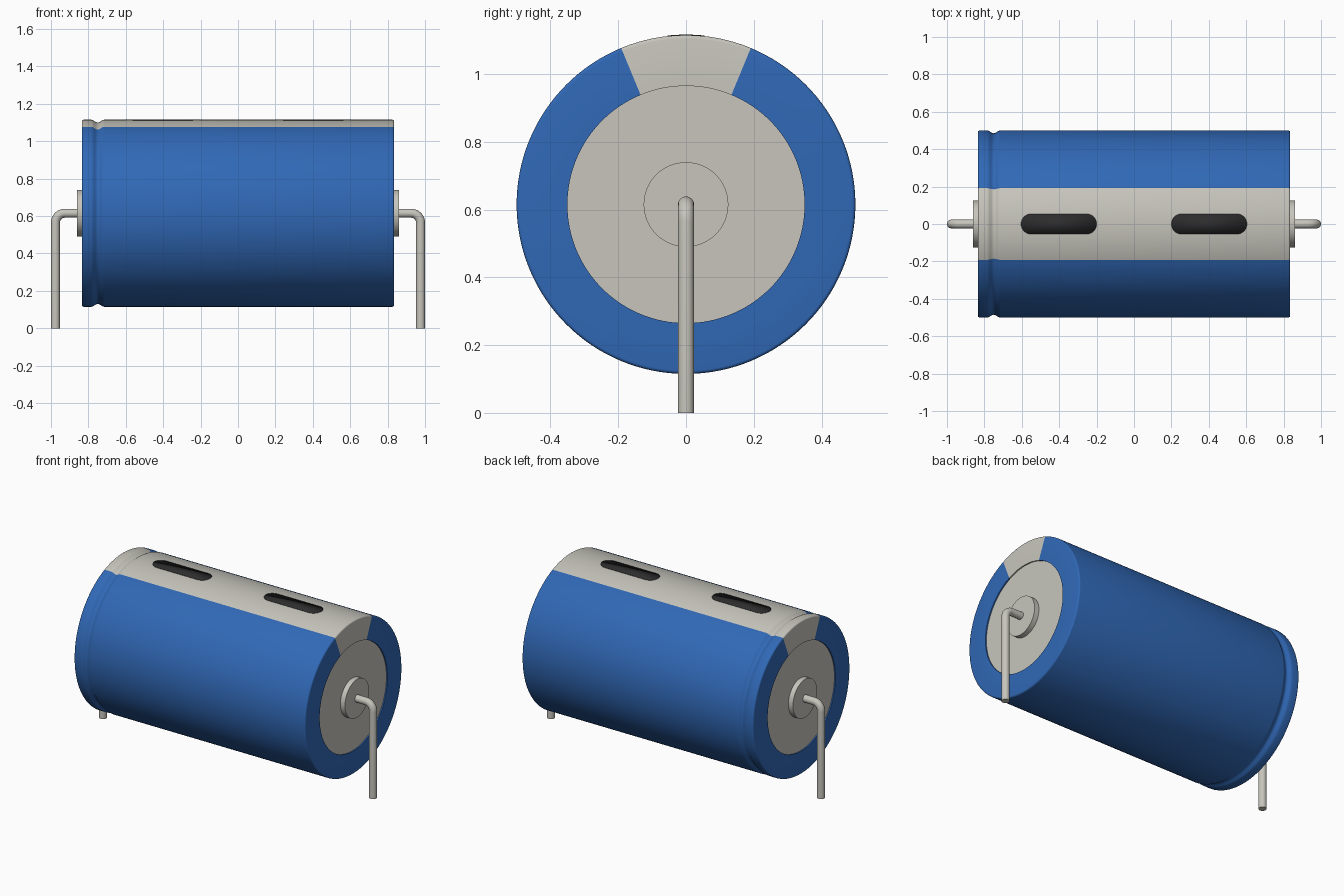
import bpy, bmesh, math
from mathutils import Vector

cube = bpy.data.objects.get("Cube")
if cube:
    bpy.data.objects.remove(cube, do_unlink=True)

AXIS_Z = 0.615      # height of the can's centre line
RADIUS = 0.5
HALF = 0.835        # half length of the can
RECESS = 0.008
WIRE = 0.024


def material(name, color, rough=0.6):
    mat = bpy.data.materials.new(name)
    mat.use_nodes = True
    mat.diffuse_color = (*color, 1)
    bsdf = mat.node_tree.nodes["Principled BSDF"]
    bsdf.inputs["Base Color"].default_value = (*color, 1)
    bsdf.inputs["Roughness"].default_value = rough
    return mat


blue = material("sleeve blue", (0.03, 0.14, 0.47))
grey = material("warm grey", (0.57, 0.56, 0.505))
dark = material("mark black", (0.026, 0.026, 0.026))


def finish(name, bm, mats):
    bmesh.ops.recalc_face_normals(bm, faces=bm.faces)
    mesh = bpy.data.meshes.new(name)
    bm.to_mesh(mesh)
    bm.free()
    obj = bpy.data.objects.new(name, mesh)
    bpy.context.collection.objects.link(obj)
    for m in mats:
        mesh.materials.append(m)
    smooth(obj)
    return obj


def smooth(obj):
    bpy.ops.object.select_all(action='DESELECT')
    obj.select_set(True)
    bpy.context.view_layer.objects.active = obj
    bpy.ops.object.shade_smooth_by_angle(angle=math.radians(35))


def lathe(profile, steps):
    """Spin (x, radius) points about the can's axis."""
    bm = bmesh.new()
    verts = [bm.verts.new((x, 0, AXIS_Z + r)) for x, r in profile]
    edges = [bm.edges.new(pair) for pair in zip(verts, verts[1:])]
    bmesh.ops.spin(bm, geom=verts + edges, cent=(0, 0, AXIS_Z), axis=(1, 0, 0),
                   angle=math.tau, steps=steps, use_duplicate=False)
    bmesh.ops.remove_doubles(bm, verts=bm.verts, dist=0.00005)
    return bm


# Sleeve: rounded rims, a rolled groove near the right end
def rim(side):
    f = 0.01
    return [(side * (HALF - f + f * math.cos(a)), RADIUS - f + f * math.sin(a))
            for a in (math.pi / 2 * i / 4 for i in range(5))]


groove = []
for i in range(13):
    t = i / 12
    groove.append((-0.785 + 0.07 * t, RADIUS - 0.0075 * (1 - math.cos(math.tau * t))))
inner = 0.35
profile = ([(-HALF + RECESS, inner), (-HALF, inner)] + rim(-1) + groove
           + rim(1)[::-1] + [(HALF, inner), (HALF - RECESS, inner)])
bm = lathe(profile, 128)
for face in bm.faces:
    c = face.calc_center_median()
    angle = abs(math.atan2(c.y, c.z - AXIS_Z))
    face.material_index = 1 if angle < math.pi / 8 else 0   # polarity stripe
finish("sleeve", bm, [blue, grey])

# Each end: cap disc, raised boss and bent wire lead
for side, label in ((1, "left"), (-1, "right")):
    cap = lathe([(side * (HALF - RECESS), 0), (side * (HALF - RECESS), inner)], 128)
    finish(label + "_end_cap", cap, [grey])

    boss = lathe([(side * 0.82, 0.125), (side * 0.86, 0.125), (side * 0.86, 0)], 64)
    finish(label + "_boss", boss, [grey])

    bend, end_x = 0.05, 1 - WIRE
    path = [(0.82, AXIS_Z)]
    for i in range(11):
        a = math.pi / 2 * i / 10
        path.append((end_x - bend + bend * math.sin(a), AXIS_Z - bend + bend * math.cos(a)))
    path.append((end_x, 0))
    curve = bpy.data.curves.new(label + "_lead", 'CURVE')
    curve.dimensions = '3D'
    curve.bevel_depth = WIRE
    curve.bevel_resolution = 6
    curve.use_fill_caps = True
    spline = curve.splines.new('POLY')
    spline.points.add(len(path) - 1)
    for point, (x, z) in zip(spline.points, path):
        point.co = (side * x, 0, z, 1)
    curve.materials.append(grey)
    lead = bpy.data.objects.new(label + "_lead", curve)
    bpy.context.collection.objects.link(lead)
    bpy.ops.object.select_all(action='DESELECT')
    lead.select_set(True)
    bpy.context.view_layer.objects.active = lead
    bpy.ops.object.convert(target='MESH')
    smooth(bpy.context.view_layer.objects.active)

# Dark rounded bars along the stripe, wrapped on the sleeve
for side, label in ((1, "left"), (-1, "right")):
    bm = bmesh.new()
    w, straight, rows = 0.054, 0.148, []
    for i in range(25):
        a = math.pi * (i / 24 - 0.5) * 0.98
        y = w * math.sin(a)
        reach = straight + w * math.cos(a)
        z = AXIS_Z + math.sqrt((RADIUS + 0.0015) ** 2 - y * y)
        rows.append([bm.verts.new(Vector((side * 0.402 + s * reach, y, z))) for s in (-1, 1)])
    for (a0, a1), (b0, b1) in zip(rows, rows[1:]):
        bm.faces.new((a0, a1, b1, b0))
    bar = finish(label + "_minus_mark", bm, [dark])
    plate = bar.modifiers.new("thickness", 'SOLIDIFY')
    plate.thickness = 0.003
